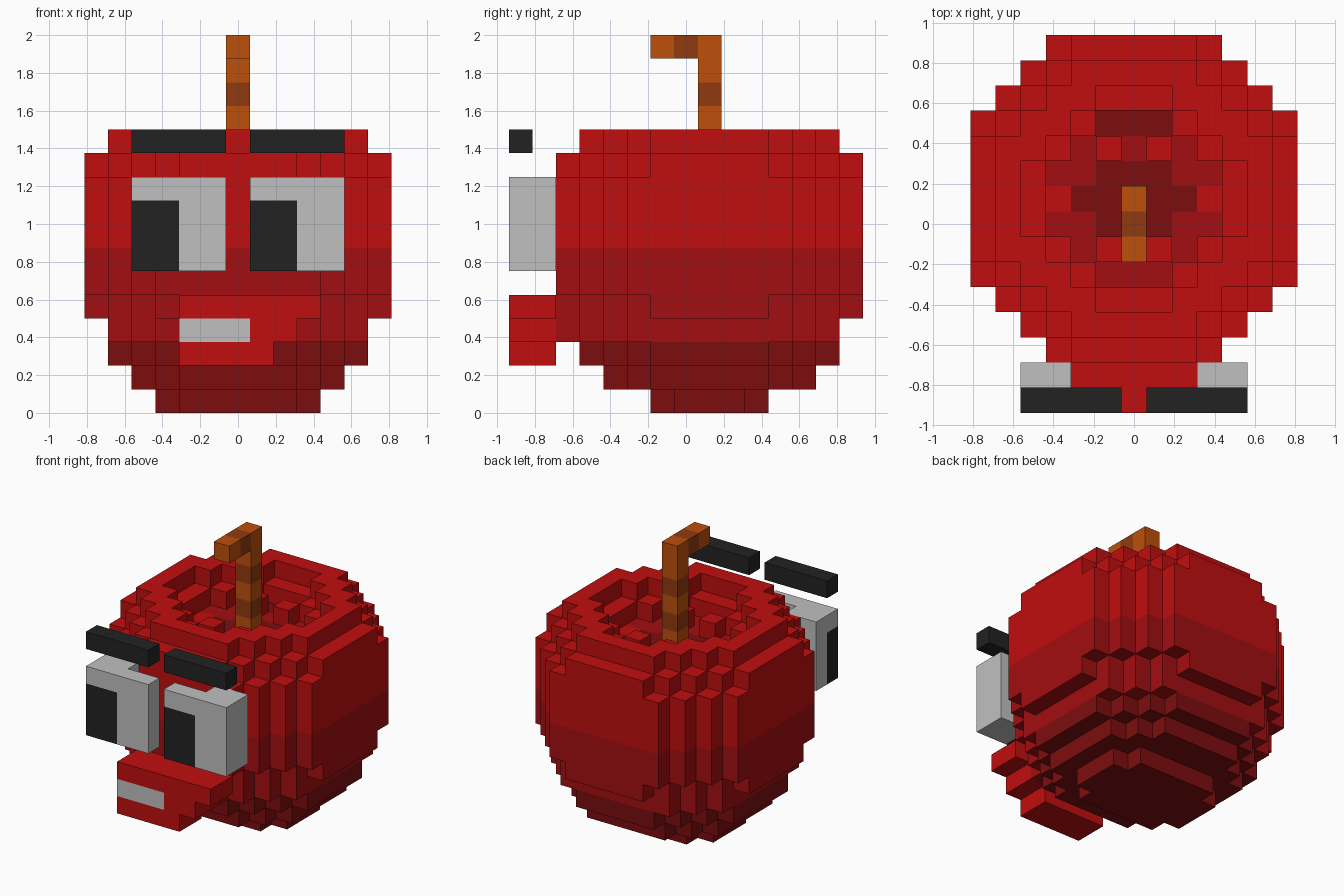
import bpy
import bmesh
from mathutils import Vector

if "Cube" in bpy.data.objects:
    bpy.data.objects.remove(bpy.data.objects["Cube"], do_unlink=True)

UNIT = 0.125
FRUIT_Y = 0.125  # depth of the fruit's axis

COLOURS = {
    "bright_red": (0.533, 0.0044, 0.0044),
    "mid_red": (0.367, 0.0044, 0.0056),
    "dark_red": (0.205, 0.004, 0.0048),
    "eye_white": (0.527, 0.527, 0.527),
    "black": (0.016, 0.016, 0.016),
    "orange_wood": (0.509, 0.08, 0.0037),
    "brown_wood": (0.283, 0.042, 0.0048),
}
materials = {}
for label, rgb in COLOURS.items():
    mat = bpy.data.materials.new(label)
    mat.use_nodes = True
    mat.diffuse_color = (*rgb, 1)
    shader = next(n for n in mat.node_tree.nodes if n.type == "BSDF_PRINCIPLED")
    shader.inputs["Base Color"].default_value = (*rgb, 1)
    shader.inputs["Roughness"].default_value = 0.8
    materials[label] = mat


def block(xs, ys, zs, colour):
    """Cells of a box; each range is first and last cell, inclusive."""
    return {(x, y, z): colour
            for x in range(xs[0], xs[1] + 1)
            for y in range(ys[0], ys[1] + 1)
            for z in range(zs[0], zs[1] + 1)}


def build(name, cells):
    """Make one mesh from the exposed sides of a set of coloured cells."""
    mesh = bpy.data.meshes.new(name)
    used = sorted(set(cells.values()))
    for label in used:
        mesh.materials.append(materials[label])
    bm = bmesh.new()
    corners = {}

    def corner(p):
        key = tuple(round(c * 2) for c in p)
        if key not in corners:
            corners[key] = bm.verts.new(
                (p.x * UNIT, p.y * UNIT + FRUIT_Y, (p.z + 0.5) * UNIT))
        return corners[key]

    for cell, colour in cells.items():
        for axis in range(3):
            for sign in (-1, 1):
                n = Vector((0, 0, 0))
                n[axis] = sign
                if tuple(int(c + d) for c, d in zip(cell, n)) in cells:
                    continue
                u = Vector((0, 0, 0))
                u[(axis + 1) % 3] = 0.5
                v = n.cross(u)
                mid = Vector(cell) + n * 0.5
                face = bm.faces.new([corner(mid - u - v), corner(mid + u - v),
                                     corner(mid + u + v), corner(mid - u + v)])
                face.material_index = used.index(colour)
    bm.to_mesh(mesh)
    bm.free()
    obj = bpy.data.objects.new(name, mesh)
    bpy.context.collection.objects.link(obj)
    return obj


# Fruit: stacked discs, darker toward the base, with a dished top
radius_sq = [10, 20, 29, 34] + [40] + [45] * 5 + [40, 29]
fruit = {}
for z, limit in enumerate(radius_sq):
    colour = "dark_red" if z < 3 else "mid_red" if z < 7 else "bright_red"
    for x in range(-6, 7):
        for y in range(-6, 7):
            d = x * x + y * y
            if d > limit or (z == 0 and abs(y) > 2):
                continue
            raised = abs(x) == 1 and abs(y) == 2
            if (z == 11 and d <= 17) or (z == 10 and d <= 10 and not raised):
                continue
            fruit[x, y, z] = colour
            # Dish floor
            if z == 9 and d <= 10:
                if d <= 4 and abs(y) < 2 or y == 3:
                    fruit[x, y, z] = "dark_red"
                elif d != 9 and not raised or y == -3:
                    fruit[x, y, z] = "mid_red"
# Chin ledge behind the mouth
fruit.update(block((-3, 2), (-6, -6), (3, 3), "mid_red"))
build("fruit_body", fruit)

# Stem with a forward hook, banded in two browns
stem = {(0, 0, z): "brown_wood" if z in (11, 13) else "orange_wood"
        for z in range(10, 16)}
stem[0, -1, 15] = "brown_wood"
stem[0, -2, 15] = "orange_wood"
build("stem", stem)

# Eyes: front slab with a pupil, and a half-width backing on the outer side
for side, left_cell, back in (("right", -4, (-4, -3)), ("left", 1, (3, 4))):
    span = (left_cell, left_cell + 3)
    eye = block(span, (-8, -8), (6, 9), "eye_white")
    eye.update(block(back, (-7, -7), (6, 9), "eye_white"))
    eye.update(block((left_cell, left_cell + 1), (-8, -8), (6, 8), "black"))
    build(side + "_eye", eye)
    build(side + "_eyebrow", block(span, (-8, -8), (11, 11), "black"))

# Mouth narrowing downward on one side, with a row of teeth
mouth = {}
for z, end in ((4, 3), (3, 2), (2, 1)):
    mouth.update(block((-2, end), (-8, -7), (z, z), "bright_red"))
mouth.update(block((-2, 0), (-8, -8), (3, 3), "eye_white"))
build("mouth", mouth)
